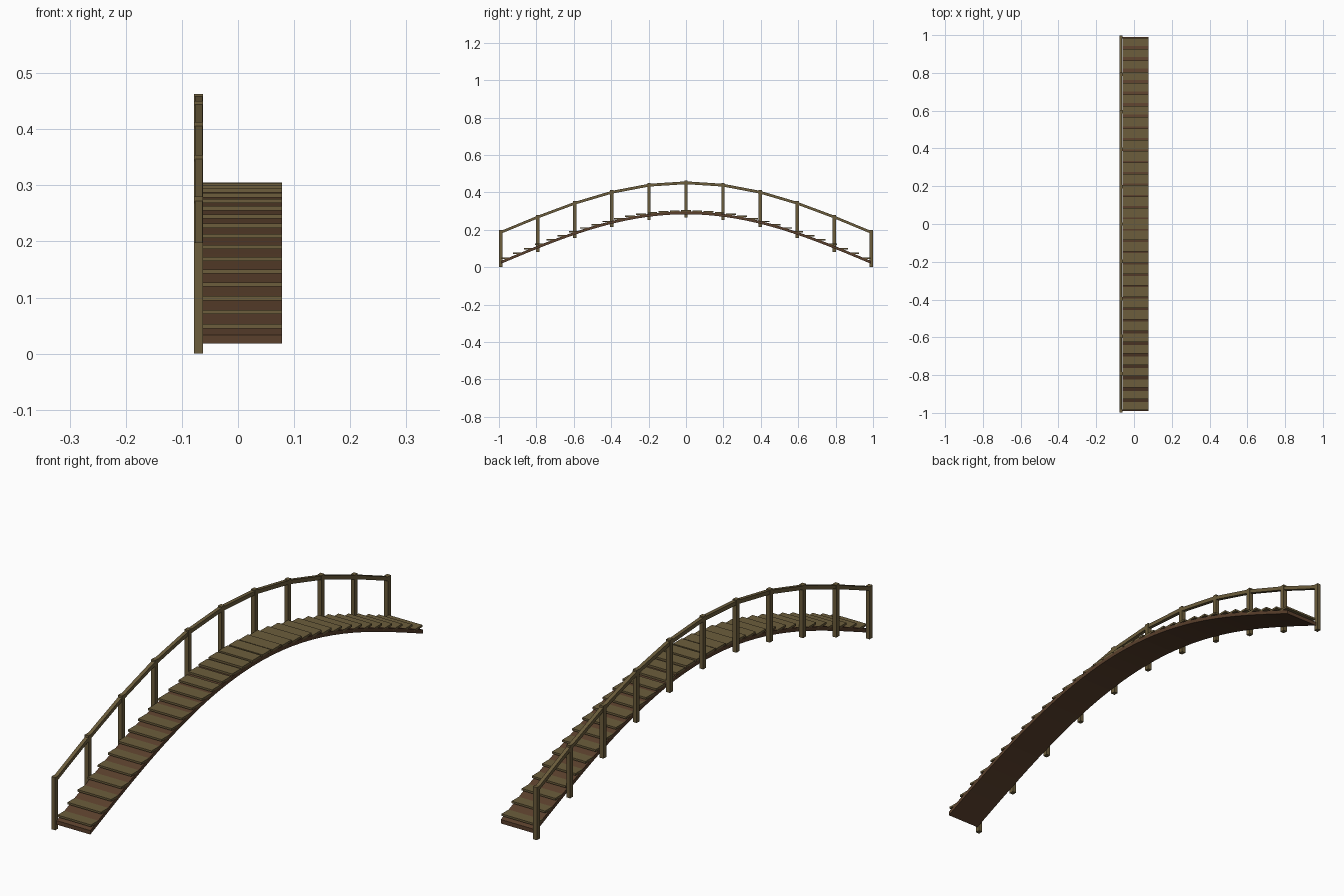
import bpy, bmesh, math
from mathutils import Vector

if "Cube" in bpy.data.objects:
    bpy.data.objects.remove(bpy.data.objects["Cube"])

HALF = 0.99      # half length of the arch
RISE = 0.265     # rise of the arch


def arch(y):
    return RISE * math.cos(math.pi / 2 * y / HALF)


def material(name, rgb):
    m = bpy.data.materials.new(name)
    m.diffuse_color = (*rgb, 1)
    m.use_nodes = True
    m.node_tree.nodes["Principled BSDF"].inputs["Base Color"].default_value = m.diffuse_color
    return m


OLIVE = material("weathered_wood", (0.15, 0.11, 0.045))
BROWN = material("dark_wood", (0.10, 0.05, 0.025))


def finish(name, bm, mat):
    bmesh.ops.recalc_face_normals(bm, faces=bm.faces)
    me = bpy.data.meshes.new(name)
    bm.to_mesh(me)
    bm.free()
    me.materials.append(mat)
    ob = bpy.data.objects.new(name, me)
    bpy.context.collection.objects.link(ob)
    return ob


def add_box(bm, x0, x1, y0, y1, z0, z1):
    vs = bmesh.ops.create_cube(bm, size=1)["verts"]
    for v in vs:
        v.co = Vector(((x0 + x1) / 2 + v.co.x * (x1 - x0),
                       (y0 + y1) / 2 + v.co.y * (y1 - y0),
                       (z0 + z1) / 2 + v.co.z * (z1 - z0)))


def sweep(name, mat, x0, x1, n, low, high):
    """Rectangular strip following the arch in n straight segments."""
    bm = bmesh.new()
    rings = []
    for i in range(n + 1):
        y = -HALF + 2 * HALF * i / n
        z = arch(y)
        rings.append([bm.verts.new(p) for p in (
            (x0, y, z + low), (x1, y, z + low), (x1, y, z + high), (x0, y, z + high))])
    for a, b in zip(rings, rings[1:]):
        for k in range(4):
            bm.faces.new((a[k], a[(k + 1) % 4], b[(k + 1) % 4], b[k]))
    bm.faces.new(rings[0])
    bm.faces.new(rings[-1])
    return finish(name, bm, mat)


# arched slab under the steps
sweep("arched_deck", BROWN, -0.062, 0.078, 33, 0.018, 0.033)

# horizontal treads
bm = bmesh.new()
for i in range(-16, 17):
    y = i * 0.06
    z = arch(y) + 0.04
    add_box(bm, -0.062, 0.078, y - 0.026, y + 0.026, z - 0.0075, z)
finish("treads", bm, OLIVE)

# railing posts along one side
bm = bmesh.new()
for i in range(-5, 6):
    y = i * HALF / 5
    z = arch(y)
    add_box(bm, -0.078, -0.062, y - 0.009, y + 0.009, z, z + 0.198)
finish("railing_posts", bm, OLIVE)

# handrail, straight between posts
sweep("handrail", OLIVE, -0.077, -0.063, 10, 0.179, 0.194)
